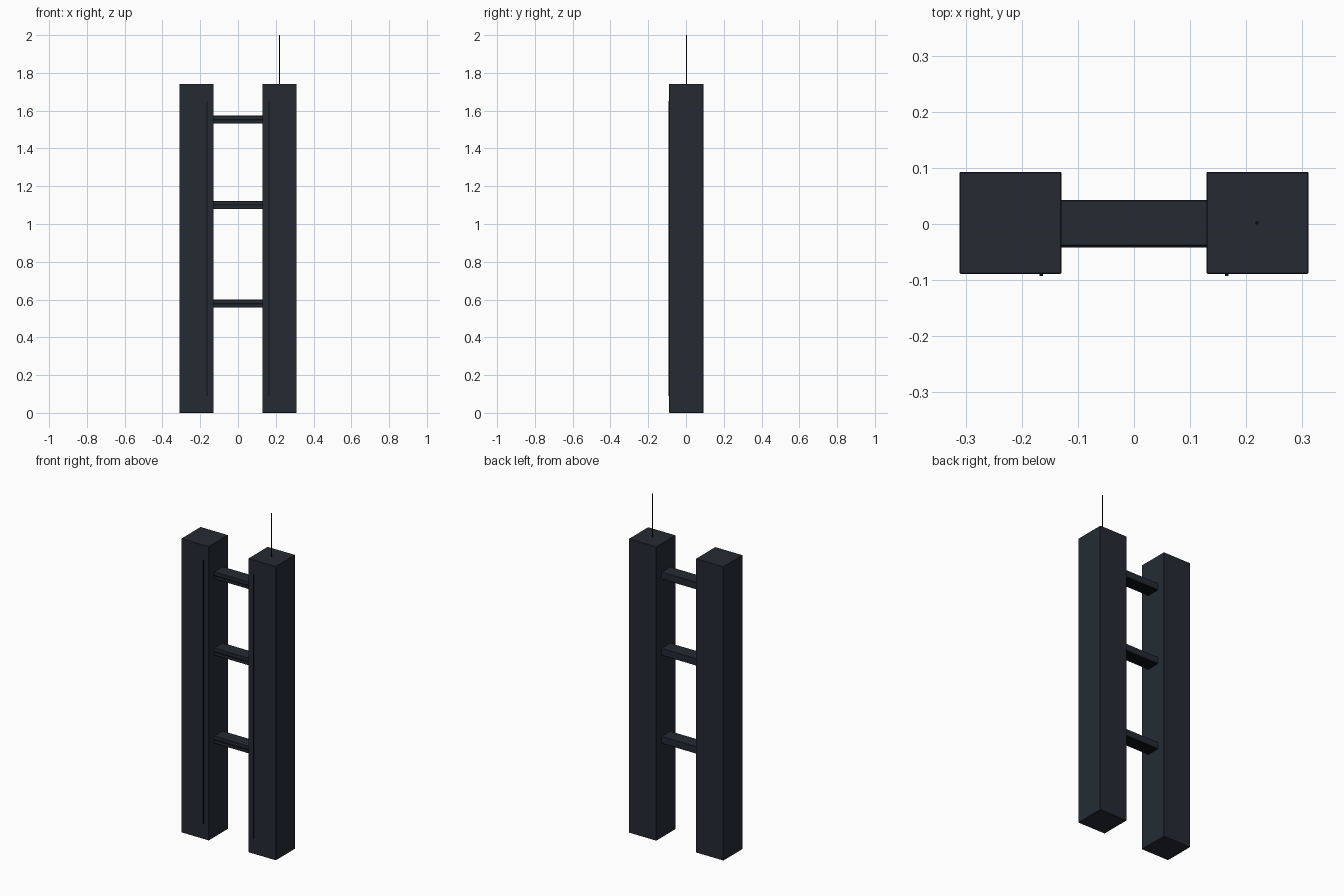
import bpy

if "Cube" in bpy.data.objects:
    bpy.data.objects.remove(bpy.data.objects["Cube"])

CY = 0.002  # body centre in y; the thin front strips balance it


def material(name, rgb):
    m = bpy.data.materials.new(name)
    m.diffuse_color = (*rgb, 1)
    m.use_nodes = True
    m.node_tree.nodes["Principled BSDF"].inputs["Base Color"].default_value = m.diffuse_color
    return m


FACADE = material("dark_facade", (0.018, 0.024, 0.034))
TRIM = material("black_trim", (0.004, 0.005, 0.006))


def box(name, lo, hi, mat, bevel=0):
    mid = [(a + b) / 2 for a, b in zip(lo, hi)]
    bpy.ops.mesh.primitive_cube_add(size=1, location=mid)
    ob = bpy.context.object
    ob.name = name
    ob.scale = [b - a for a, b in zip(lo, hi)]
    bpy.ops.object.transform_apply(location=False, rotation=False, scale=True)
    ob.data.materials.append(mat)
    if bevel:
        mod = ob.modifiers.new("edge_bevel", 'BEVEL')
        mod.width = bevel
        mod.segments = 1
    return ob


# Twin towers, each with a thin vertical strip on the front
for side, label in ((-1, "left"), (1, "right")):
    x = side * 0.22
    box(f"{label}_tower", (x - 0.091, CY - 0.091, 0), (x + 0.091, CY + 0.091, 1.742), FACADE, 0.002)
    sx = side * 0.165
    box(f"{label}_front_strip", (sx - 0.003, -0.093, 0.09), (sx + 0.003, -0.087, 1.652), TRIM)

# Sky bridges with a front line and a dark soffit
for i, z in enumerate((0.579, 1.101, 1.553), 1):
    box(f"sky_bridge_{i}", (-0.135, CY - 0.041, z - 0.02), (0.135, CY + 0.041, z + 0.021), FACADE, 0.002)
    box(f"bridge_front_line_{i}", (-0.13, -0.042, z - 0.004), (0.13, -0.036, z + 0.002), TRIM)
    box(f"bridge_soffit_{i}", (-0.13, CY - 0.038, z - 0.022), (0.13, CY + 0.038, z - 0.018), TRIM)

# Antenna on the right tower
bpy.ops.mesh.primitive_cylinder_add(vertices=8, radius=0.003, depth=0.262, location=(0.219, CY, 1.869))
antenna = bpy.context.object
antenna.name = "roof_antenna"
antenna.data.materials.append(TRIM)
